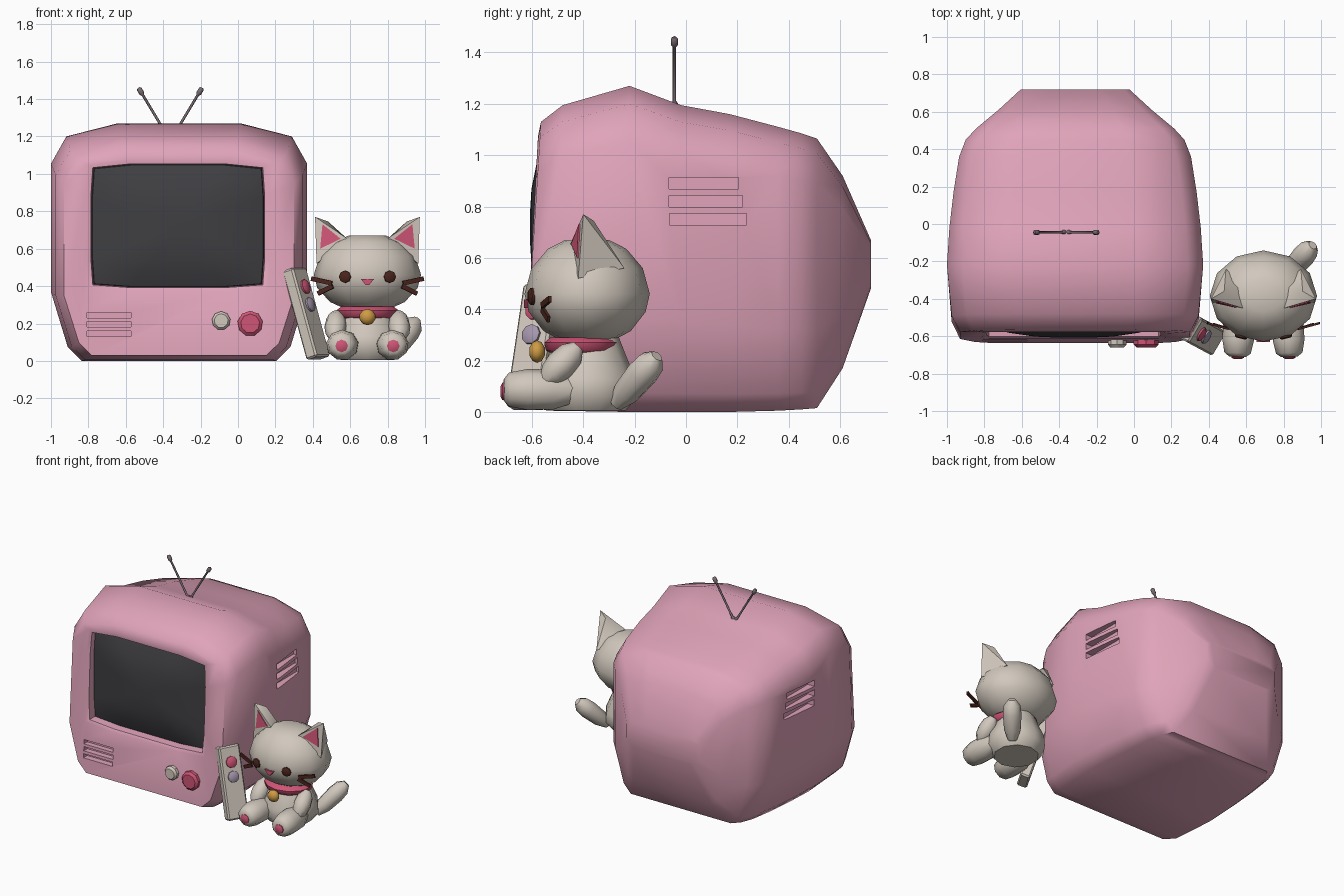
import bpy, bmesh, math
from mathutils import Vector, Matrix

cube = bpy.data.objects.get("Cube")
if cube:
    bpy.data.objects.remove(cube, do_unlink=True)


def material(name, rgb):
    m = bpy.data.materials.new(name)
    m.use_nodes = True
    m.diffuse_color = (*rgb, 1)
    for n in m.node_tree.nodes:
        if n.type == 'BSDF_PRINCIPLED':
            n.inputs["Base Color"].default_value = (*rgb, 1)
            n.inputs["Roughness"].default_value = 0.7
    return m


PINK = material("soft pink", (0.75, 0.37, 0.49))
SCREEN = material("screen charcoal", (0.05, 0.05, 0.056))
CREAM = material("cream", (0.64, 0.58, 0.51))
ROSE = material("deep rose", (0.62, 0.09, 0.18))
BROWN = material("dark brown", (0.07, 0.018, 0.012))
GOLD = material("gold", (0.62, 0.33, 0.06))
LILAC = material("lilac", (0.38, 0.31, 0.42))
GREY = material("antenna grey", (0.2, 0.155, 0.18))


def finish(name, bm, mat, angle=50):
    bmesh.ops.recalc_face_normals(bm, faces=bm.faces)
    me = bpy.data.meshes.new(name)
    bm.to_mesh(me)
    bm.free()
    me.materials.append(mat)
    ob = bpy.data.objects.new(name, me)
    bpy.context.collection.objects.link(ob)
    ob["smooth_angle"] = angle
    return ob


def loft(name, rings, mat, angle=50):
    """Skin a list of equal-length point rings and cap both ends."""
    bm = bmesh.new()
    loops = [[bm.verts.new(p) for p in r] for r in rings]
    n = len(loops[0])
    for a, b in zip(loops, loops[1:]):
        for i in range(n):
            j = (i + 1) % n
            bm.faces.new((a[i], a[j], b[j], b[i]))
    bm.faces.new(loops[0])
    bm.faces.new(loops[-1])
    return finish(name, bm, mat, angle)


def turned(name, profile, centre, mat, axis=(0, 0, 1), sides=10, scale=(1, 1), angle=50):
    """Turn (radius, height) pairs about an axis starting at centre."""
    q = Vector(axis).to_track_quat('Z', 'Y')
    rings = []
    for r, h in profile:
        ring = []
        for i in range(sides):
            t = 2 * math.pi * i / sides
            ring.append(Vector(centre) + q @ Vector((r * math.sin(t) * scale[0], r * math.cos(t) * scale[1], h)))
        rings.append(ring)
    return loft(name, rings, mat, angle)


def add_box(bm, size, matrix):
    bmesh.ops.create_cube(bm, size=1, matrix=matrix @ Matrix.Diagonal((*size, 1)))


def hull(name, points, mat, angle=40):
    bm = bmesh.new()
    for p in points:
        bm.verts.new(p)
    bmesh.ops.convex_hull(bm, input=bm.verts)
    return finish(name, bm, mat, angle)


def frame(x, y, z, origin):
    m = Matrix((x, y, z)).transposed().to_4x4()
    m.translation = origin
    return m


# ---- Television shell: sections along the depth ----
TX = -0.315
HALF = [(.76, 0), (.87, .06), (1, .29), (1, .83), (.88, .945), (.48, 1)]


def mirror_ring(half):
    return half + [(-x, z) for x, z in reversed(half)]


def section(y, hw, z0, z1, lean=0):
    return [Vector((TX + u * hw, y - lean * (1 - v), z0 + v * (z1 - z0)))
            for u, v in mirror_ring(HALF)]


OPENING = mirror_ring([(.25, .395), (.45, .41), (.46, .55), (.46, .88), (.45, 1.03), (.25, 1.05)])


def opening(grow, y, lean=0):
    return [Vector((TX - .007 + x * grow, y - lean * (1 - z / 1.13), .72 + (z - .72) * grow)) for x, z in OPENING]


shell = loft("television_shell", [
    opening(1, -.535), opening(1.01, -.57, .05), opening(1.07, -.572, .065),
    section(-.565, .615, .03, 1.13, .07), section(-.48, .66, .005, 1.195, .06),
    section(-.22, .685, 0, 1.27), section(-.02, .672, 0, 1.195), section(.17, .65, 0, 1.16),
    section(.36, .62, .005, 1.11), section(.45, .585, .01, 1.085), section(.51, .53, .015, 1.065),
    section(.61, .41, .17, .92), section(.72, .29, .48, .67)], PINK)

# Ventilation slots in the front and both sides
bm = bmesh.new()
for i in range(3):
    add_box(bm, (.235, .08, .03), Matrix.Translation((-.69, -.625, .145 + i * .05)))
    for s in (-1, 1):
        add_box(bm, (.09, .30 - i * .015, .045), Matrix.Translation((TX + s * .667, .085 - i * .008, .75 + i * .07)))
cutter = finish("slot_cutter", bm, PINK)
cutter.hide_render = True
mod = shell.modifiers.new("slots", 'BOOLEAN')
mod.operation = 'DIFFERENCE'
mod.solver = 'EXACT'
mod.object = cutter
bpy.context.view_layer.objects.active = shell
bpy.ops.object.modifier_apply(modifier=mod.name)
bpy.data.objects.remove(cutter, do_unlink=True)

# Bulging screen
loft("screen", [opening(g, y) for g, y in ((1, -.538), (.99, -.55), (.75, -.582), (.45, -.602), (.15, -.608))], SCREEN)

# Control knobs
for name, x, z, r, mat in (("small_knob", -.09, .215, .05, CREAM), ("large_knob", .065, .2, .068, ROSE)):
    turned(name, [(r, 0), (r, .045), (r * .75, .06)], (x, -.60, z), mat, (0, -1, 0), 9, angle=35)

# Antenna rods with rounded tips
for s, side in ((-1, "right"), (1, "left")):
    base = Vector((-.362 + s * .005, -.045, 1.185))
    rod = Vector((s * .165, 0, .275))
    d = rod.length
    turned(side + "_antenna", [(.014, 0), (.014, .02), (.007, .03), (.007, d - .045), (.014, d - .035),
                               (.014, d - .008), (.007, d)], base, GREY, rod, 8)

# ---- Remote control leaning on the television ----
low, high = Vector((.43, -.625, .015)), Vector((.30, -.555, .49))
L = (high - low).normalized()
N = Vector((.85, -.5, 0))
N = (N - L * N.dot(L)).normalized()
W = L.cross(N)
bm = bmesh.new()
add_box(bm, (.15, .07, (high - low).length), frame(W, N, L, (low + high) / 2))
bmesh.ops.bevel(bm, geom=bm.edges[:], offset=.01, segments=1, affect='EDGES')
finish("remote", bm, CREAM, 30)
for name, t, mat in (("remote_top_button", .78, ROSE), ("remote_lower_button", .58, LILAC)):
    turned(name, [(.04, 0), (.04, .015), (.025, .024)], low.lerp(high, t) + N * .03, mat, N, 9)

# ---- Seated cat ----
CX = .692
turned("cat_head", [(.09, .265), (.2, .315), (.268, .39), (.287, .46), (.255, .56), (.18, .635), (.1, .67)],
       (CX, -.385, 0), CREAM, sides=12, scale=(1, .85))
turned("cat_body", [(.15, .005), (.195, .06), (.19, .13), (.155, .21), (.12, .3)],
       (CX, -.385, 0), CREAM, sides=10)
turned("collar", [(.13, .225), (.16, .24), (.167, .27), (.14, .29)], (CX, -.405, 0), ROSE, sides=12, scale=(1, .88))
turned("bell", [(.015, 0), (.036, .012), (.044, .03), (.036, .048), (.015, .06)],
       (CX, -.55, .235), GOLD, (0, -1, 0), 10)
turned("tail", [(.03, 0), (.055, .07), (.062, .18), (.055, .24), (.025, .28)],
       (.82, -.27, .03), CREAM, (.13, .15, .18), 8)
hull("nose", [(CX + x, y, z) for x, z in ((-.036, .438), (.036, .438), (.008, .405), (-.008, .405))
              for y in (-.59, -.631)], ROSE)

for s, side in ((-1, "right"), (1, "left")):
    def at(x, y, z):
        return Vector((CX + s * x, y, z))

    # Ear and its inner patch
    outer, inner, tip = at(.272, -.42, .52), at(.11, -.45, .655), at(.28, -.40, .77)
    hull(side + "_ear", [outer, inner, tip, at(.21, -.36, .745), at(.2, -.24, .56), at(.1, -.33, .6)], CREAM)
    patch = [outer * a + inner * b + tip * c
             for a, b, c in ((.05, .23, .72), (.62, .13, .25), (.1, .8, .1))]
    hull(side + "_inner_ear", [p + Vector((0, dy, 0)) for p in patch for dy in (.002, -.006)], ROSE)

    # Eye
    turned(side + "_eye", [(.033, 0), (.033, .025), (.025, .031)], at(.115, -.582, .45), BROWN,
           (s * .25, -1, 0), 8)

    # Whiskers
    for level, a, b in (("upper", at(.19, -.56, .415), at(.3, -.53, .44)),
                        ("lower", at(.185, -.56, .40), at(.265, -.535, .36))):
        u = (b - a).normalized()
        v = u.cross(Vector((0, 0, 1))).normalized()
        bm = bmesh.new()
        add_box(bm, ((b - a).length, .012, .024), frame(u, v, u.cross(v), (a + b) / 2))
        finish(side + "_" + level + "_whisker", bm, BROWN, 30)

    # Arm
    turned(side + "_arm", [(.025, 0), (.052, .04), (.06, .1), (.052, .15), (.025, .19)],
           at(.165, -.42, .255), CREAM, (s * .05, -.7, -.75), 8)

    # Foot with sole pad
    turned(side + "_foot", [(.05, 0), (.085, .1), (.086, .2), (.072, .27), (.045, .29)],
           at(.125, -.42, .085), CREAM, (s * .05, -1, 0), 9, scale=(1, .95))
    turned(side + "_sole_pad", [(.034, 0), (.034, .012), (.018, .02)],
           at(.138, -.703, .08), ROSE, (0, -1, 0), 8)

# ---- Smooth shading that keeps sharp edges ----
for ob in bpy.context.scene.objects:
    if ob.type == 'MESH' and "smooth_angle" in ob:
        bpy.ops.object.select_all(action='DESELECT')
        ob.select_set(True)
        bpy.context.view_layer.objects.active = ob
        bpy.ops.object.shade_smooth_by_angle(angle=math.radians(ob["smooth_angle"]))
